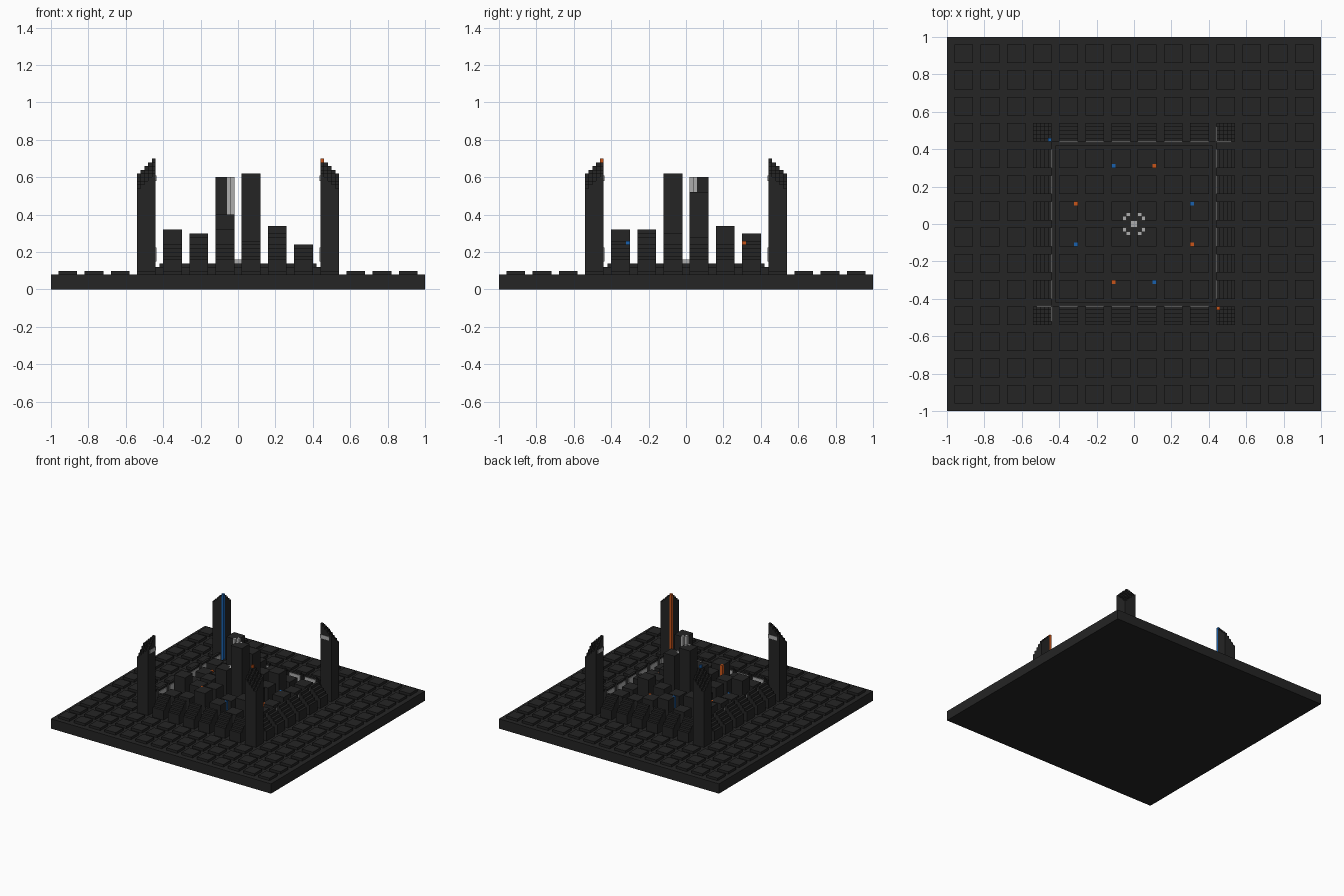
import bpy
import bmesh

if "Cube" in bpy.data.objects:
    bpy.data.objects.remove(bpy.data.objects["Cube"])


def material(name, rgb):
    m = bpy.data.materials.new(name)
    m.diffuse_color = (*rgb, 1)
    m.use_nodes = True
    bsdf = next(n for n in m.node_tree.nodes if n.type == 'BSDF_PRINCIPLED')
    bsdf.inputs["Base Color"].default_value = (*rgb, 1)
    return m


DARK, GREY, BLUE, ORANGE = range(4)
MATS = [material("charcoal", (0.018, 0.018, 0.018)),
        material("light_grey", (0.42, 0.42, 0.42)),
        material("blue", (0.01, 0.12, 0.42)),
        material("orange", (0.58, 0.09, 0.01))]

C = 0.02          # cell size
FLOOR = 0.08      # top of the base slab
DECK = 0.14       # top of the inner deck


class Part:
    """Collects boxes into one named mesh object."""

    def __init__(self, name):
        self.name, self.bm = name, bmesh.new()

    def box(self, x, y, z, mat=DARK):
        """Box between pairs of x, y and z limits, in any order."""
        verts = bmesh.ops.create_cube(self.bm, size=1)["verts"]
        lims = [sorted(p) for p in (x, y, z)]
        for v in verts:
            v.co = [(a + b) / 2 + c * (b - a) for c, (a, b) in zip(v.co, lims)]
        for f in {f for v in verts for f in v.link_faces}:
            f.material_index = mat

    def finish(self):
        me = bpy.data.meshes.new(self.name)
        for m in MATS:
            me.materials.append(m)
        self.bm.to_mesh(me)
        self.bm.free()
        ob = bpy.data.objects.new(self.name, me)
        bpy.context.collection.objects.link(ob)


# Base slab and the two-step inner deck
base = Part("base_slab")
base.box((-1, 1), (-1, 1), (0, FLOOR))
base.finish()
deck = Part("inner_deck")
deck.box((-0.44, 0.44), (-0.44, 0.44), (FLOOR, 0.12))
deck.box((-0.42, 0.42), (-0.42, 0.42), (0.12, DECK))
deck.box((-0.02, 0.02), (-0.02, 0.02), (DECK, 0.16), GREY)
deck.finish()

# Low floor tiles outside the walls
centres = [-0.91 + 0.14 * i for i in range(14)]
tiles = Part("floor_tiles")
for x in centres:
    for y in centres:
        if max(abs(x), abs(y)) > 0.55:
            tiles.box((x - 0.05, x + 0.05), (y - 0.05, y + 0.05), (FLOOR, 0.10))
tiles.finish()

# Corner towers: cell columns that drop away from the inner corner
for name, sx, sy, strip in (("back_right_tower", -1, 1, BLUE),
                            ("front_left_tower", 1, -1, ORANGE),
                            ("back_left_tower", 1, 1, None),
                            ("front_right_tower", -1, -1, None)):
    tower = Part(name)
    for i in range(5):
        for j in range(5):
            x, y = 0.44 + C * i, 0.44 + C * j
            mat = strip if strip and i + j == 0 else DARK
            tower.box((sx * x, sx * (x + C)), (sy * y, sy * (y + C)),
                      (FLOOR, 0.70 - C * (i + j)), mat)
    if strip is None:   # pale bands on the inner faces
        tower.box((sx * 0.44, sx * 0.52), (sy * 0.437, sy * 0.44), (0.58, 0.61), GREY)
        tower.box((sx * 0.437, sx * 0.44), (sy * 0.44, sy * 0.52), (0.58, 0.61), GREY)
    tower.finish()

# Stepped wall blocks, highest on the inside, with pale inner panels
inner = centres[4:10]
for name, axis, s in (("front_wall", 0, -1), ("back_wall", 0, 1),
                      ("right_wall", 1, -1), ("left_wall", 1, 1)):
    wall = Part(name)
    for c in inner:
        span = (c - 0.05, c + 0.05)

        def slab(d0, d1, z, mat=DARK):
            d = (s * d0, s * d1)
            wall.box(span if axis == 0 else d, d if axis == 0 else span, z, mat)

        for k in range(5):
            slab(0.44 + C * k, 0.46 + C * k, (FLOOR, 0.24 - C * k))
        slab(0.435, 0.44, (0.15, 0.225), GREY)
    wall.finish()

# Inner block heights, front row first, right to left
HEIGHTS = [(.22, .24, .32, .26, .22, .20),
           (.32, .28, .30, .24, .28, .22),
           (.22, .28, .40, .62, .30, .22),
           (.24, .26, .60, .52, .28, .24),
           (.26, .30, .28, .30, .34, .22),
           (.20, .24, .30, .26, .22, .22)]
# Blocks with a coloured corner column
STRIPS = {(2, 5): BLUE, (3, 5): ORANGE, (0, 3): ORANGE, (5, 3): BLUE,
          (0, 2): BLUE, (5, 2): ORANGE, (2, 0): ORANGE, (3, 0): BLUE}

blocks = Part("city_blocks")
core = Part("central_towers")
for j, y in enumerate(inner):
    for i, x in enumerate(inner):
        z = (0.12, HEIGHTS[j][i])
        sx, sy = (1 if x > 0 else -1), (1 if y > 0 else -1)

        def cells(part, u, v, mat=DARK, fx=1, fy=1):
            """Box in cell units, from the corner chosen by fx and fy."""
            part.box([x + sx * fx * (C * a - 0.05) for a in u],
                     [y + sy * fy * (C * a - 0.05) for a in v], z, mat)

        if i in (2, 3) and j in (2, 3):
            # Notched inner corner with pale columns
            cells(core, (2, 5), (0, 5))
            cells(core, (0, 2), (2, 5))
            cells(core, (1, 2), (1, 2))
            cells(core, (0, 1), (1, 2), GREY)
            cells(core, (1, 2), (0, 1), GREY)
        elif (i, j) in STRIPS:
            # Coloured column on the corner nearest the diagonal
            fx, fy = (1, -1) if i in (0, 5) else (-1, 1)
            cells(blocks, (1, 5), (0, 5), DARK, fx, fy)
            cells(blocks, (0, 1), (1, 5), DARK, fx, fy)
            cells(blocks, (0, 1), (0, 1), STRIPS[i, j], fx, fy)
        else:
            cells(blocks, (0, 5), (0, 5))
blocks.finish()
core.finish()
